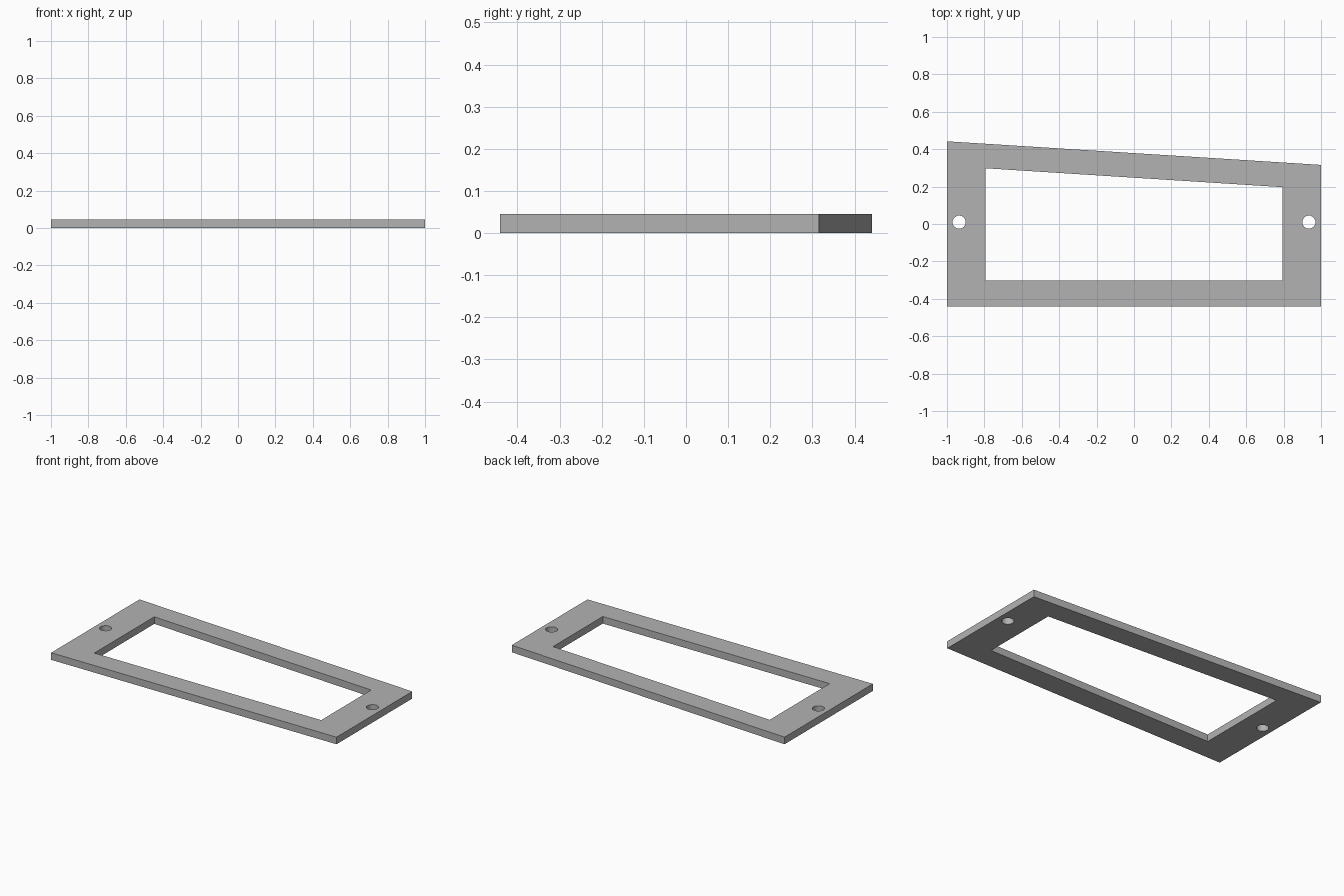
import bpy
import bmesh
from math import radians, cos, sin, tau

if "Cube" in bpy.data.objects:
    bpy.data.objects.remove(bpy.data.objects["Cube"], do_unlink=True)

THICK = 0.045

grey = bpy.data.materials.new("plain grey")
grey.use_nodes = True
colour = (0.45, 0.45, 0.45, 1)
grey.diffuse_color = colour
grey.node_tree.nodes["Principled BSDF"].inputs["Base Color"].default_value = colour


def prism(name, outline, z0, z1):
    """Extrude a flat outline from z0 to z1."""
    bm = bmesh.new()
    face = bm.faces.new([bm.verts.new((x, y, z0)) for x, y in outline])
    top = bmesh.ops.extrude_face_region(bm, geom=[face])["geom"]
    bmesh.ops.translate(bm, vec=(0, 0, z1 - z0),
                        verts=[v for v in top if isinstance(v, bmesh.types.BMVert)])
    bmesh.ops.recalc_face_normals(bm, faces=bm.faces)
    mesh = bpy.data.meshes.new(name)
    bm.to_mesh(mesh)
    bm.free()
    mesh.materials.append(grey)
    obj = bpy.data.objects.new(name, mesh)
    bpy.context.collection.objects.link(obj)
    return obj


def circle(cx, cy, r, n=32):
    return [(cx + r * cos(tau * i / n), cy + r * sin(tau * i / n)) for i in range(n)]


# Plate with a sloping back edge
frame = prism("frame_plate", [(-1, -0.442), (1, -0.442), (1, 0.316), (-1, 0.442)], 0, THICK)

# Window opening and the two screw holes
openings = {
    "window_cutter": [(-0.795, -0.303), (0.795, -0.303), (0.795, 0.197), (-0.795, 0.298)],
    "right_hole_cutter": circle(-0.935, 0.01, 0.035),
    "left_hole_cutter": circle(0.935, 0.01, 0.035),
}
bpy.context.view_layer.objects.active = frame
for name, outline in openings.items():
    cutter = prism(name, outline, -0.1, THICK + 0.1)
    cutter.hide_render = True
    mod = frame.modifiers.new(name, 'BOOLEAN')
    mod.operation = 'DIFFERENCE'
    mod.solver = 'EXACT'
    mod.object = cutter
    bpy.ops.object.modifier_apply(modifier=mod.name)
    bpy.data.objects.remove(cutter, do_unlink=True)

# Round hole walls, crisp edges elsewhere
bpy.ops.object.select_all(action='DESELECT')
frame.select_set(True)
bpy.ops.object.shade_smooth_by_angle(angle=radians(30))
